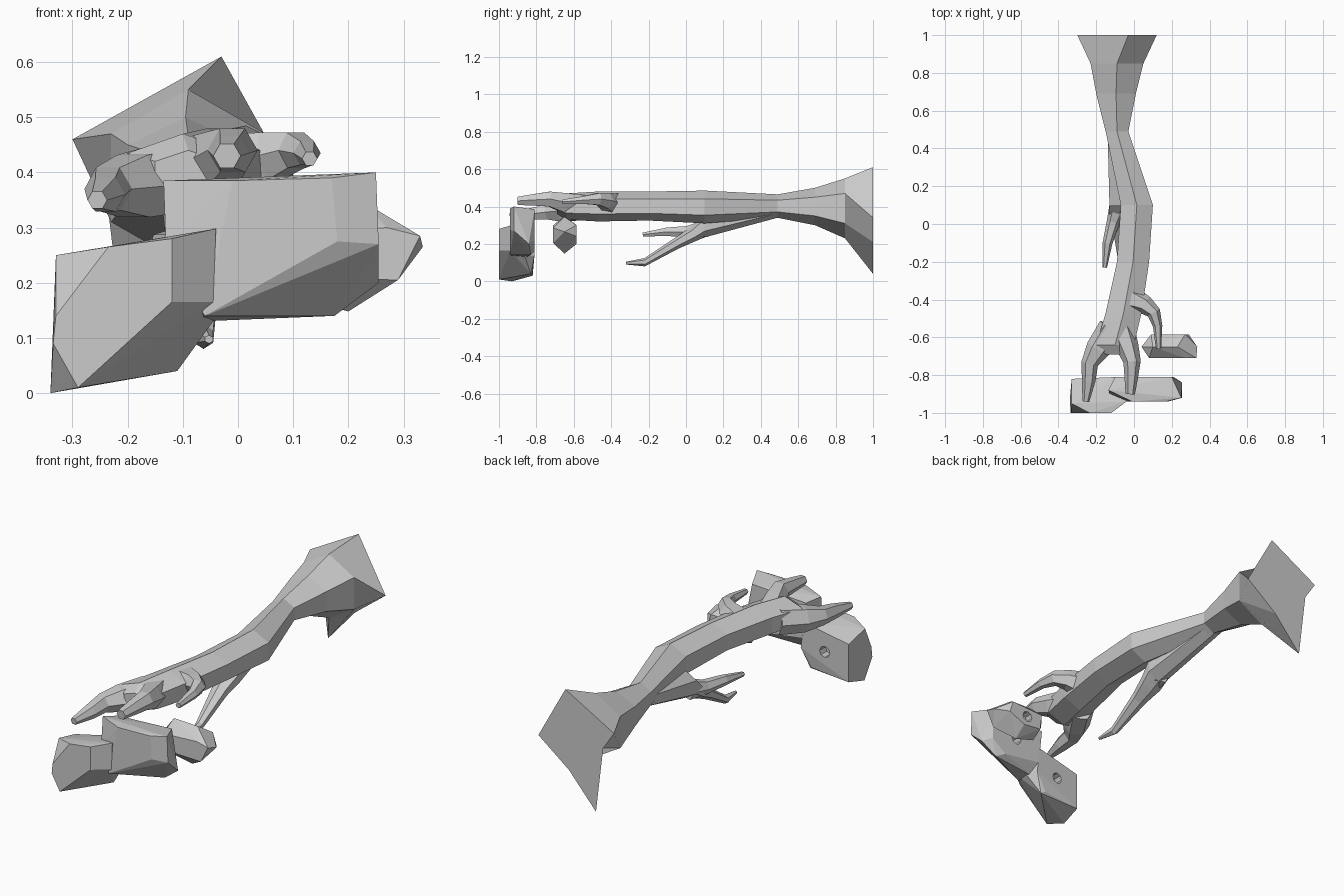
import bpy, bmesh, math
from mathutils import Vector


def finish(name, bm):
    bmesh.ops.recalc_face_normals(bm, faces=bm.faces[:])
    me = bpy.data.meshes.new(name)
    bm.to_mesh(me)
    bm.free()
    ob = bpy.data.objects.new(name, me)
    bpy.context.collection.objects.link(ob)
    return ob


def loft(name, rings):
    """Skin a list of equal-length point rings and cap both ends."""
    bm = bmesh.new()
    vs = [[bm.verts.new(p) for p in r] for r in rings]
    n = len(rings[0])
    for a, b in zip(vs, vs[1:]):
        for i in range(n):
            j = (i + 1) % n
            bm.faces.new((a[i], a[j], b[j], b[i]))
    bm.faces.new(vs[0])
    bm.faces.new(vs[-1][::-1])
    return finish(name, bm)


def hex_ring(y, x0, x1, z0, z1):
    """Upright hexagon in the plane y, fitted to the given extents."""
    cx, cz = (x0 + x1) / 2, (z0 + z1) / 2
    rx, rz = (x1 - x0) / 2 / math.cos(math.pi / 6), (z1 - z0) / 2
    return [(cx + rx * math.cos(math.radians(90 + 60 * i)), y,
             cz + rz * math.sin(math.radians(90 + 60 * i))) for i in range(6)]


def twig(name, path, n=6):
    """Tapered limb along (x, y, z, radius) points, rings square to the path."""
    pts = [Vector(p[:3]) for p in path]
    rings = []
    for i, p in enumerate(pts):
        t = (pts[min(i + 1, len(pts) - 1)] - pts[max(i - 1, 0)]).normalized()
        u = t.cross(Vector((0, 0, 1))).normalized()
        w = u.cross(t)
        rings.append([p + path[i][3] * (u * math.cos(a) + w * math.sin(a))
                      for a in (math.tau * k / n for k in range(n))])
    return loft(name, rings)


def clump(name, pts, pit):
    """Faceted foliage block (convex) with an octagonal pit in its back."""
    bm = bmesh.new()
    for p in pts:
        bm.verts.new(p)
    res = bmesh.ops.convex_hull(bm, input=bm.verts[:])
    junk = [g for g in res["geom_interior"] if isinstance(g, bmesh.types.BMVert)]
    bmesh.ops.delete(bm, geom=junk, context='VERTS')
    bmesh.ops.dissolve_limit(bm, angle_limit=0.05, verts=bm.verts[:], edges=bm.edges[:])
    ob = finish(name, bm)
    bpy.ops.mesh.primitive_cylinder_add(vertices=8, radius=0.028, depth=0.1, location=pit,
                                        rotation=(math.pi / 2, 0, 0))
    cutter = bpy.context.object
    mod = ob.modifiers.new("pit", 'BOOLEAN')
    mod.operation, mod.object, mod.solver = 'DIFFERENCE', cutter, 'EXACT'
    bpy.context.view_layer.objects.active = ob
    bpy.ops.object.modifier_apply(modifier=mod.name)
    bpy.data.objects.remove(cutter)


# Main branch: flared foot at the back, tapering and bending forward
foot = [(x, 1.0, z) for x, z in ((-0.03, 0.61), (-0.30, 0.46), (-0.24, 0.37),
                                 (-0.20, 0.04), (-0.05, 0.21), (0.12, 0.34))]
loft("main_branch", [foot,
    hex_ring(0.85, -0.23, 0.05, 0.23, 0.55),
    hex_ring(0.69, -0.20, 0.01, 0.30, 0.50),
    hex_ring(0.49, -0.15, -0.03, 0.34, 0.465),
    hex_ring(0.10, -0.07, 0.10, 0.31, 0.485),
    hex_ring(-0.20, -0.09, 0.08, 0.325, 0.48),
    hex_ring(-0.47, -0.15, 0.04, 0.32, 0.48),
    hex_ring(-0.64, -0.20, 0.00, 0.33, 0.47),
    hex_ring(-0.69, -0.15, -0.03, 0.36, 0.44)])

# Front twigs
twig("left_twig", [(-0.12, -0.55, 0.39, 0.07), (-0.19, -0.66, 0.375, 0.065),
                   (-0.235, -0.74, 0.37, 0.045), (-0.24, -0.83, 0.36, 0.036),
                   (-0.255, -0.94, 0.35, 0.018)])
twig("middle_twig", [(-0.07, -0.55, 0.40, 0.07), (-0.035, -0.65, 0.42, 0.06),
                     (-0.01, -0.73, 0.44, 0.046), (-0.015, -0.82, 0.435, 0.035),
                     (-0.02, -0.90, 0.43, 0.025)])
twig("right_twig", [(-0.01, -0.40, 0.41, 0.07), (0.06, -0.43, 0.43, 0.05),
                    (0.105, -0.47, 0.44, 0.037), (0.125, -0.54, 0.435, 0.025),
                    (0.13, -0.66, 0.425, 0.014)])

# Forked limb hanging under the branch
loft("lower_limb", [
    hex_ring(0.49, -0.14, -0.05, 0.34, 0.43),
    hex_ring(0.10, -0.13, -0.01, 0.235, 0.37),
    hex_ring(0.04, -0.13, -0.02, 0.21, 0.30),
    hex_ring(-0.04, -0.11, -0.035, 0.175, 0.245),
    hex_ring(-0.22, -0.08, -0.045, 0.08, 0.125),
    hex_ring(-0.32, -0.06, -0.045, 0.09, 0.105)])
twig("lower_limb_fork", [(-0.08, 0.10, 0.28, 0.05), (-0.11, 0.01, 0.265, 0.035),
                         (-0.14, -0.10, 0.265, 0.026), (-0.155, -0.23, 0.25, 0.012)])

# Foliage blocks
clump("left_leaf_block", [
    (-0.235, -1, 0.265), (-0.12, -1, 0.28), (-0.12, -1, 0.165), (-0.29, -1, 0.01),
    (-0.335, -1, 0.09), (-0.33, -1, 0.14),
    (-0.33, -0.95, 0.25), (-0.04, -0.94, 0.298), (-0.045, -0.94, 0.165),
    (-0.34, -0.93, 0.0), (-0.045, -0.86, 0.13), (-0.11, -0.83, 0.04),
    (-0.33, -0.82, 0.22), (-0.09, -0.81, 0.27), (-0.07, -0.81, 0.14),
    (-0.33, -0.82, 0.03), (-0.13, -0.82, 0.05)], (-0.2, -0.81, 0.15))
clump("middle_leaf_block", [
    (-0.01, -0.94, 0.385), (0.17, -0.94, 0.39), (0.18, -0.94, 0.275), (-0.06, -0.94, 0.14),
    (-0.13, -0.90, 0.25), (-0.135, -0.88, 0.385), (0.25, -0.92, 0.40), (0.255, -0.92, 0.27),
    (0.255, -0.84, 0.20), (0.175, -0.83, 0.14), (-0.07, -0.85, 0.13),
    (-0.10, -0.81, 0.37), (0.20, -0.81, 0.385), (0.21, -0.81, 0.22),
    (-0.08, -0.81, 0.19), (0.13, -0.81, 0.16)], (0.06, -0.81, 0.27))
clump("right_leaf_block", [
    (0.08, -0.71, 0.29), (0.27, -0.71, 0.30), (0.33, -0.71, 0.285), (0.29, -0.71, 0.205),
    (0.10, -0.71, 0.21), (0.04, -0.65, 0.27), (0.10, -0.65, 0.35), (0.23, -0.65, 0.345),
    (0.335, -0.65, 0.265), (0.20, -0.65, 0.148), (0.09, -0.65, 0.18),
    (0.09, -0.585, 0.29), (0.27, -0.585, 0.30), (0.29, -0.585, 0.24),
    (0.20, -0.585, 0.20), (0.10, -0.585, 0.21)], (0.18, -0.575, 0.25))
